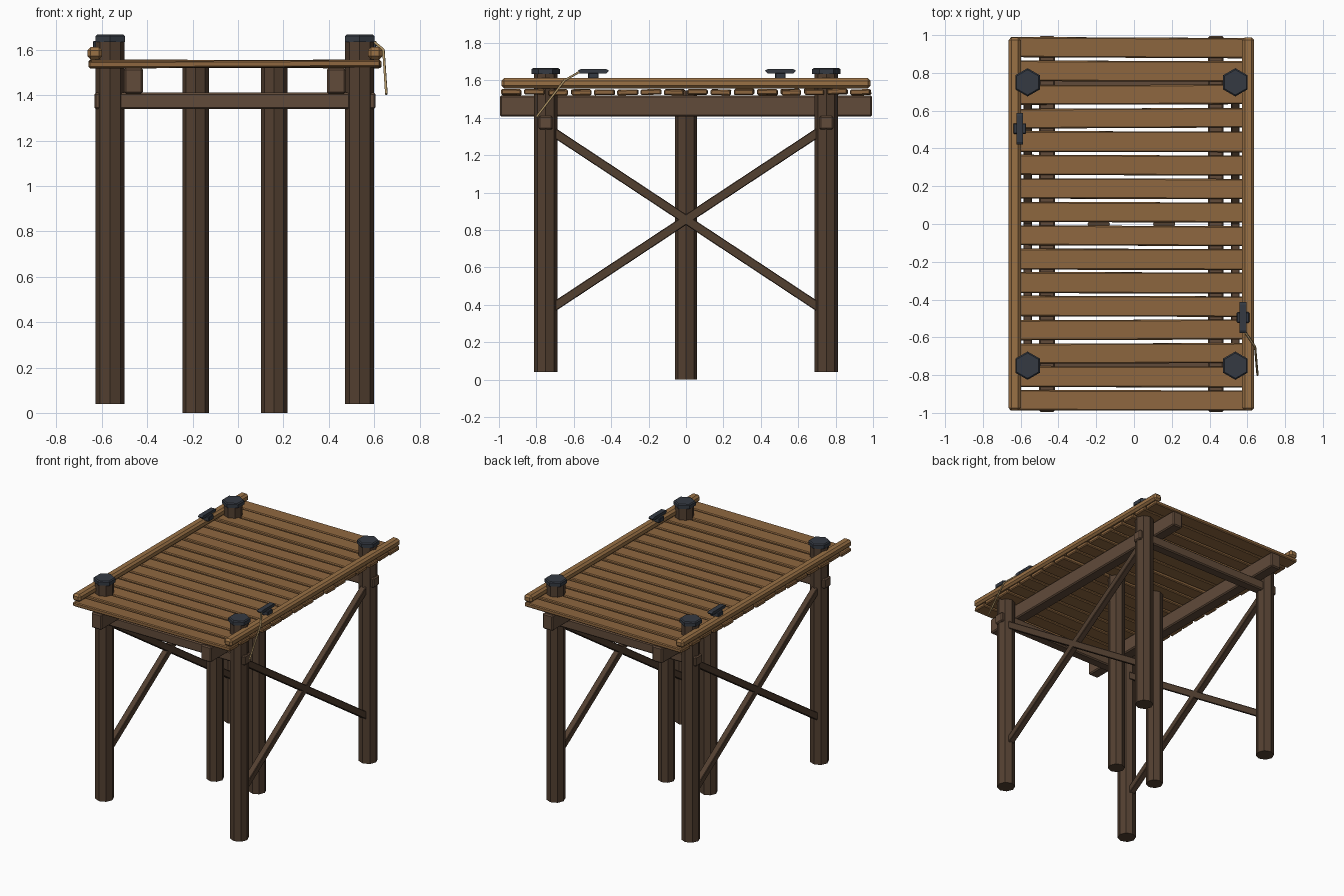
import bpy, bmesh, math, random
from mathutils import Vector, Matrix

if "Cube" in bpy.data.objects:
    bpy.data.objects.remove(bpy.data.objects["Cube"])

random.seed(4)
CX = -0.0135  # structure centre (rope hangs past the right side)


def material(name, rgb):
    m = bpy.data.materials.new(name)
    m.diffuse_color = (*rgb, 1)
    m.use_nodes = True
    m.node_tree.nodes["Principled BSDF"].inputs["Base Color"].default_value = m.diffuse_color
    return m


DECK = material("deck_wood", (0.27, 0.135, 0.05))
RAIL = material("rail_wood", (0.32, 0.165, 0.06))
POST = material("post_wood", (0.085, 0.05, 0.03))
BEAM = material("beam_wood", (0.12, 0.07, 0.042))
IRON = material("iron", (0.035, 0.042, 0.055))
ROPE = material("rope", (0.42, 0.29, 0.13))


def finish(bm, name, mat, bevel=0.0):
    if bevel:
        bmesh.ops.bevel(bm, geom=bm.edges[:], offset=bevel, segments=1, affect='EDGES')
    bmesh.ops.recalc_face_normals(bm, faces=bm.faces[:])
    me = bpy.data.meshes.new(name)
    bm.to_mesh(me)
    bm.free()
    me.materials.append(mat)
    ob = bpy.data.objects.new(name, me)
    bpy.context.collection.objects.link(ob)
    return ob


def box(name, loc, size, mat, bevel=0.0, rot=(0, 0, 0)):
    bm = bmesh.new()
    bmesh.ops.create_cube(bm, size=1, matrix=Matrix.Diagonal((*size, 1)))
    ob = finish(bm, name, mat, bevel)
    ob.location, ob.rotation_euler = loc, rot
    return ob


def prism(name, x, y, z0, z1, r, sides, mat, bevel=0.0):
    bm = bmesh.new()
    ring = [bm.verts.new((r * math.sin(2 * math.pi * i / sides),
                          r * math.cos(2 * math.pi * i / sides), z0)) for i in range(sides)]
    base = bm.faces.new(ring)
    top = bmesh.ops.extrude_face_region(bm, geom=[base])["geom"]
    up = [v for v in top if isinstance(v, bmesh.types.BMVert)]
    bmesh.ops.translate(bm, verts=up, vec=(0, 0, z1 - z0))
    if bevel:
        edges = [e for e in bm.edges if all(v in up for v in e.verts)]
        bmesh.ops.bevel(bm, geom=edges, offset=bevel, segments=1, affect='EDGES')
    # keep the bottom closed
    if not any(all(abs(v.co.z - z0) < 1e-6 for v in f.verts) for f in bm.faces):
        bm.faces.new([v for v in ring])
    ob = finish(bm, name, mat)
    ob.location = (x, y, 0)
    return ob


# corner posts with hexagonal iron caps
for sx, side in ((-1, "left"), (1, "right")):
    for sy, end in ((-1, "front"), (1, "back")):
        x, y = CX + sx * 0.55, sy * 0.75
        prism(f"{end}_{side}_post", x, y, 0.04, 1.64, 0.064, 8, POST)
        prism(f"{end}_{side}_cap", x, y, 1.635, 1.667, 0.075, 6, IRON, 0.007)

# middle posts reaching the deck
for sx, side in ((-1, "left"), (1, "right")):
    prism(f"middle_{side}_post", CX + sx * 0.173, 0, 0, 1.545, 0.059, 8, POST)

# cross beams through the posts, stringers on top of them
for sy, end in ((-1, "front"), (1, "back")):
    box(f"{end}_cross_beam", (CX, sy * 0.75, 1.375), (1.24, 0.075, 0.072), BEAM, 0.008)
for sx, side in ((-1, "left"), (1, "right")):
    box(f"{side}_stringer", (CX + sx * 0.447, 0, 1.463), (0.083, 1.99, 0.114), BEAM, 0.008)

# crossed braces along each side
for sx, side in ((-1, "left"), (1, "right")):
    for s, tag in ((1, "rising"), (-1, "falling")):
        box(f"{side}_{tag}_brace", (CX + sx * 0.55, 0, 0.856),
            (0.045, 1.76, 0.048), POST, 0.004, (s * math.atan(0.66), 0, 0))

# deck planks, laid slightly unevenly
for i in range(16):
    box(f"deck_plank_{i + 1}", (CX + random.uniform(-0.004, 0.004), (i - 7.5) * 0.1245, 1.538 + random.uniform(-0.002, 0.002)),
        (1.285, random.uniform(0.104, 0.112), 0.03), DECK, 0.006,
        (random.uniform(-0.03, 0.03), random.uniform(-0.005, 0.005), random.uniform(-0.005, 0.005)))

# edge rails
for sx, side in ((-1, "left"), (1, "right")):
    box(f"{side}_rail", (CX + sx * 0.618, 0, 1.585), (0.064, 1.975, 0.054), RAIL, 0.014)


# mooring cleats: foot plus tapered horn bar
def cleat(name, x, y):
    box(name + "_foot", (x, y, 1.622), (0.068, 0.056, 0.036), IRON, 0.004)
    bm = bmesh.new()
    outline = [(-0.083, 1.652), (-0.07, 1.66), (0.07, 1.66), (0.083, 1.652), (0.07, 1.638), (-0.07, 1.638)]
    side = [bm.faces.new([bm.verts.new((-0.018, a, z)) for a, z in outline])]
    ext = bmesh.ops.extrude_face_region(bm, geom=side)["geom"]
    bmesh.ops.translate(bm, verts=[v for v in ext if isinstance(v, bmesh.types.BMVert)], vec=(0.036, 0, 0))
    finish(bm, name + "_horn", IRON).location = (x, y, 0)


cleat("left_cleat", -0.605, 0.505)
cleat("right_cleat", 0.577, -0.495)

# loose rope hanging from the right cleat
cu = bpy.data.curves.new("rope", 'CURVE')
cu.dimensions = '3D'
cu.bevel_depth = 0.006
cu.bevel_resolution = 1
cu.use_fill_caps = True
pts = [(0.578, -0.53, 1.645), (0.59, -0.575, 1.643), (0.641, -0.65, 1.6), (0.654, -0.80, 1.405)]
sp = cu.splines.new('POLY')
sp.points.add(len(pts) - 1)
for p, co in zip(sp.points, pts):
    p.co = (*co, 1)
cu.materials.append(ROPE)
bpy.context.collection.objects.link(bpy.data.objects.new("rope", cu))
